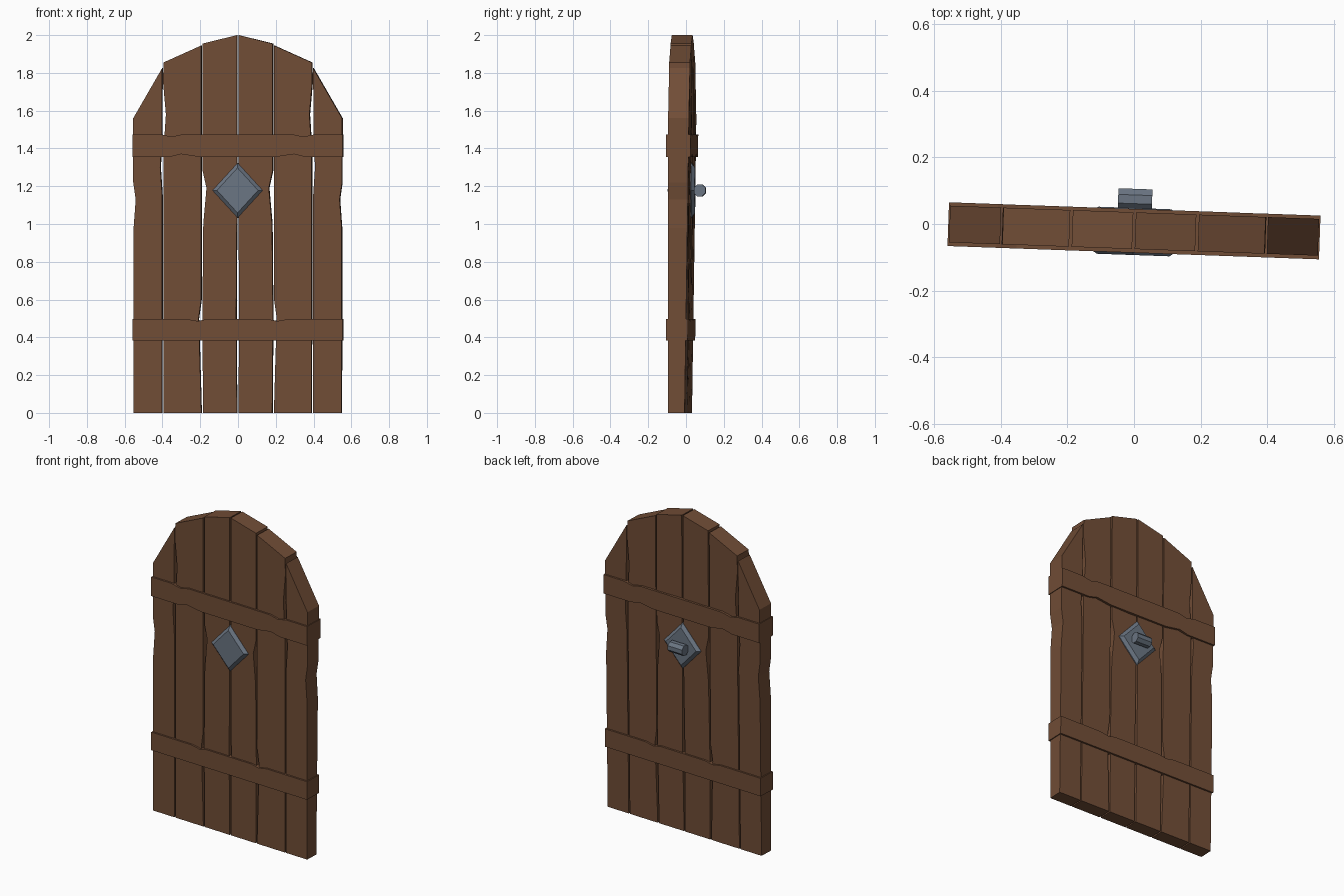
import bpy, bmesh, math
from mathutils import Matrix

if "Cube" in bpy.data.objects:
    bpy.data.objects.remove(bpy.data.objects["Cube"])

# The whole door stands very slightly ajar
AJAR = Matrix.Translation((0, -0.02, 0)) @ Matrix.Rotation(math.radians(-2.05), 4, 'Z')


def material(name, rgb):
    m = bpy.data.materials.new(name)
    m.use_nodes = True
    m.diffuse_color = (*rgb, 1)
    m.node_tree.nodes["Principled BSDF"].inputs["Base Color"].default_value = (*rgb, 1)
    return m


WOOD = material("brown wood", (0.165, 0.074, 0.037))
IRON = material("grey iron", (0.145, 0.178, 0.225))


def finish(name, bm, mat):
    bmesh.ops.recalc_face_normals(bm, faces=bm.faces)
    bm.transform(AJAR)
    mesh = bpy.data.meshes.new(name)
    bm.to_mesh(mesh)
    bm.free()
    mesh.materials.append(mat)
    ob = bpy.data.objects.new(name, mesh)
    bpy.context.collection.objects.link(ob)


def back_y(z):
    # The back leans out slightly towards the top
    return min(0.055, 0.032 + 0.015 * z)


def loft(bm, rings):
    # Closed skin through rings of equal point count, capped at both ends
    rows = [[bm.verts.new(p) for p in ring] for ring in rings]
    n = len(rows[0])
    for a, b in zip(rows, rows[1:]):
        for i in range(n):
            j = (i + 1) % n
            bm.faces.new((a[i], a[j], b[j], b[i]))
    bm.faces.new(rows[0])
    bm.faces.new(rows[-1])


def slab(name, outline, swell=0.0):
    bm = bmesh.new()
    loft(bm, [[(x, -0.055 - swell, z) for x, z in outline],
              [(x, back_y(z) + swell, z) for x, z in outline]])
    finish(name, bm, WOOD)


# Planks: inner edge going up, then outer edge going down
planks = {
    "inner_plank": [(0.004, 0), (0.008, 0.5), (0.004, 1.1), (0.004, 2.0),
                    (0.185, 1.955), (0.185, 1.28), (0.165, 1.19), (0.182, 1.0),
                    (0.187, 0.5), (0.183, 0)],
    "middle_plank": [(0.192, 0), (0.203, 0.38), (0.207, 0.5), (0.193, 0.6),
                     (0.193, 1.945), (0.393, 1.855), (0.395, 1.75),
                     (0.38, 1.58), (0.392, 1.4), (0.392, 0)],
    "outer_plank": [(0.4, 0), (0.4, 1.15), (0.41, 1.3), (0.402, 1.45),
                    (0.4, 1.825), (0.553, 1.56), (0.553, 1.22),
                    (0.54, 1.13), (0.551, 0.98), (0.551, 0)],
}
for name, outline in planks.items():
    for side, s in (("left", 1), ("right", -1)):
        slab(f"{side}_{name}", [(s * x, z) for x, z in outline])


# Cross bars with worn notches, mirrored about the middle
def cross_bar(name, bottom, top):
    half = bottom + top[::-1]
    slab(name, half + [(-x, z) for x, z in half[::-1]], 0.011)


cross_bar("upper_bar",
          [(0.2, 1.355), (0.3, 1.37), (0.36, 1.355), (0.557, 1.355)],
          [(0.29, 1.475), (0.35, 1.462), (0.41, 1.475), (0.557, 1.475)])
cross_bar("lower_bar",
          [(0.2, 0.383), (0.557, 0.383)],
          [(0.16, 0.497), (0.21, 0.486), (0.27, 0.497), (0.557, 0.497)])

# Bevelled diamond plate through the door
HUB = 1.178
bm = bmesh.new()
loft(bm, [[(0.133 * k * c, y, HUB + 0.145 * k * s)
           for c, s in ((1, 0), (0, 1), (-1, 0), (0, -1))]
          for y, k in ((-0.073, 0.82), (-0.056, 1), (0.051, 1), (0.068, 0.82))])
finish("lock_plate", bm, IRON)

# Eight-sided handle bar on the back
bm = bmesh.new()
bmesh.ops.create_cone(bm, cap_ends=True, segments=8, radius1=0.034, radius2=0.034, depth=0.102)
bm.transform(Matrix.Translation((0, 0.094, HUB)) @ Matrix.Rotation(math.pi / 2, 4, 'Y')
             @ Matrix.Rotation(math.pi / 8, 4, 'Z'))
finish("handle", bm, IRON)
